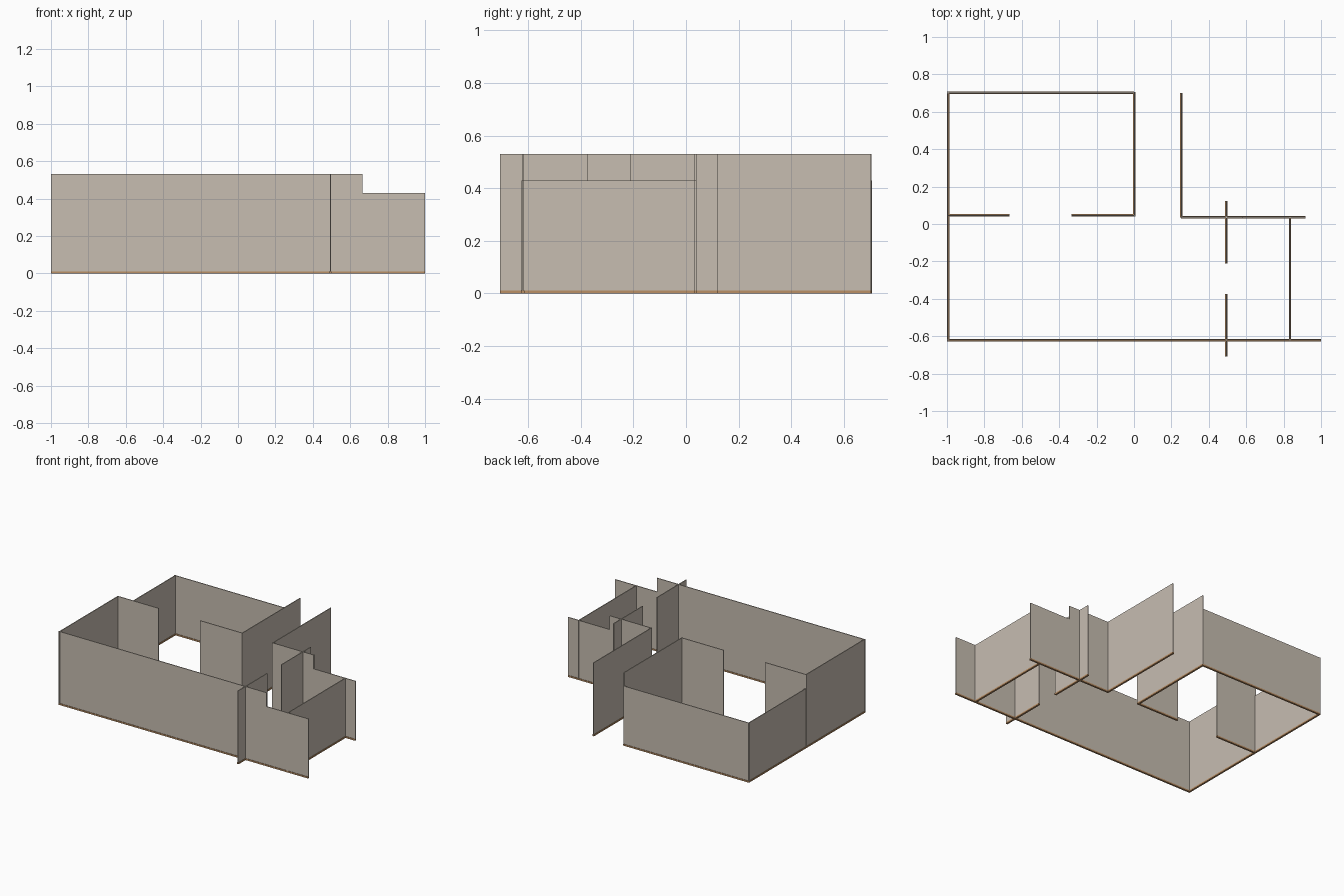
import bpy

if "Cube" in bpy.data.objects:
    bpy.data.objects.remove(bpy.data.objects["Cube"])

P = 1 / 3            # wall panel length
TALL, LOW = 0.53, 0.43
WALL_T, BASE_T, BASE_H = 0.006, 0.013, 0.011


def material(name, rgb):
    m = bpy.data.materials.new(name)
    m.diffuse_color = (*rgb, 1)
    m.use_nodes = True
    m.node_tree.nodes["Principled BSDF"].inputs["Base Color"].default_value = m.diffuse_color
    return m


plaster = material("warm_grey_wall", (0.57, 0.51, 0.44))
wood = material("brown_skirting", (0.50, 0.28, 0.13))


def box(name, lo, hi, mat):
    bpy.ops.mesh.primitive_cube_add(size=1, location=[(a + b) / 2 for a, b in zip(lo, hi)])
    ob = bpy.context.object
    ob.name = name
    ob.scale = [b - a for a, b in zip(lo, hi)]
    bpy.ops.object.transform_apply(location=False, rotation=False, scale=True)
    ob.data.materials.append(mat)


def wall(name, axis, across, start, panels, height=TALL):
    """Straight run of panels along an axis, standing on a wider skirting strip."""
    end = start + panels * P
    for part, t, z0, z1, mat in (("wall", WALL_T, BASE_H, height, plaster),
                                 ("skirting", BASE_T, 0, BASE_H, wood)):
        lo, hi = (start, across - t / 2), (end, across + t / 2)
        if axis == "y":
            lo, hi = lo[::-1], hi[::-1]
        box(name + "_" + part, (*lo, z0), (*hi, z1), mat)


# outer shell: front, left and back, stepping down to the low panels
wall("front_tall", "x", -0.621, -1, 5)
wall("front_low", "x", -0.621, -1 + 5 * P, 1, LOW)
wall("left_tall", "y", -0.9935, -0.626, 2)
wall("left_low", "y", -0.9935, -0.626 + 2 * P, 2, LOW)
wall("back_low", "x", 0.7015, -1, 3, LOW)

# back room: right side and the two panels beside its doorway
wall("room_right", "y", 0.002, 0.039, 2)
wall("room_doorway_left", "x", 0.046, -1, 1)
wall("room_doorway_right", "x", 0.046, -P, 1)

# hallway side and the small right-hand room
wall("hall_right", "y", 0.253, 0.034, 2)
wall("side_room_back_tall", "x", 0.036, 0.25, 1)
wall("side_room_back_low", "x", 0.036, 0.25 + P, 1, LOW)
wall("side_room_right", "y", 0.834, -0.626, 2, LOW)
wall("side_room_doorway_back", "y", 0.494, -0.211, 1)
wall("side_room_doorway_front", "y", 0.494, -0.708, 1)
